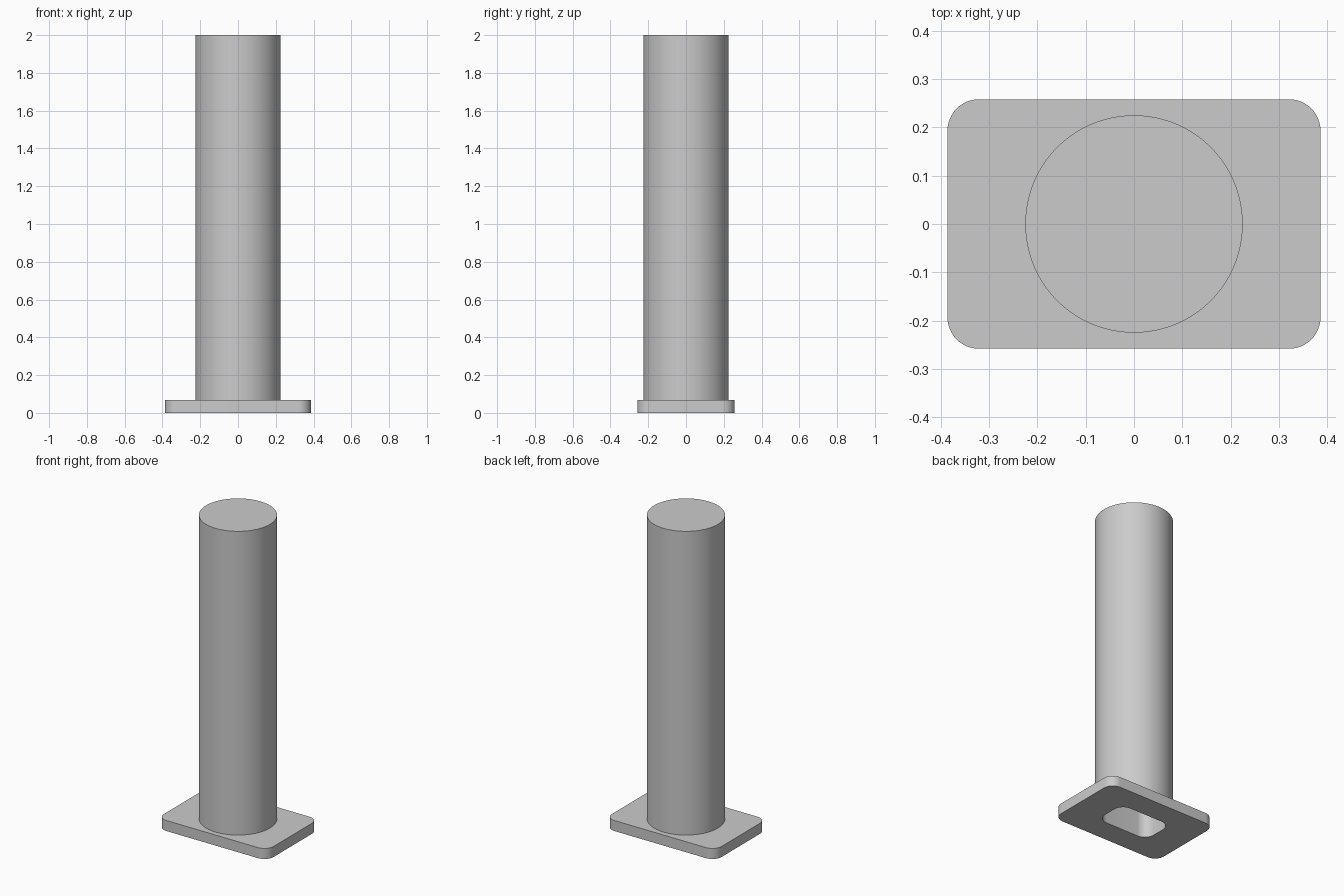
import bpy, bmesh, math

if "Cube" in bpy.data.objects:
    bpy.data.objects.remove(bpy.data.objects["Cube"])

PLATE_TOP = 0.067
HEIGHT = 2.0
SLOT_TOP = 0.44

steel = bpy.data.materials.new("light_grey")
steel.diffuse_color = (0.6, 0.6, 0.6, 1)
steel.use_nodes = True
steel.node_tree.nodes["Principled BSDF"].inputs["Base Color"].default_value = steel.diffuse_color


def rounded_rect(length, width, radius, steps=12):
    """Outline of a rectangle with rounded corners, counter-clockwise."""
    points = []
    for i, (sx, sy) in enumerate([(1, 1), (-1, 1), (-1, -1), (1, -1)]):
        cx, cy = sx * (length / 2 - radius), sy * (width / 2 - radius)
        for k in range(steps + 1):
            a = (i + k / steps) * math.pi / 2
            points.append((cx + radius * math.cos(a), cy + radius * math.sin(a)))
    return points


def circle(radius, sides=96):
    return [(radius * math.cos(2 * math.pi * i / sides),
             radius * math.sin(2 * math.pi * i / sides)) for i in range(sides)]


def prism(name, outline, z0, z1):
    """Extrude a closed outline between two heights."""
    bm = bmesh.new()
    low = [bm.verts.new((x, y, z0)) for x, y in outline]
    high = [bm.verts.new((x, y, z1)) for x, y in outline]
    bm.faces.new(low[::-1])
    bm.faces.new(high)
    n = len(outline)
    for i in range(n):
        j = (i + 1) % n
        bm.faces.new((low[i], low[j], high[j], high[i]))
    mesh = bpy.data.meshes.new(name)
    bm.to_mesh(mesh)
    bm.free()
    obj = bpy.data.objects.new(name, mesh)
    bpy.context.collection.objects.link(obj)
    mesh.materials.append(steel)
    return obj


# Base plate and round column
base_plate = prism("base_plate", rounded_rect(0.772, 0.516, 0.065), 0, PLATE_TOP)
column = prism("column", circle(0.225), PLATE_TOP, HEIGHT)

# Blind slot from the underside, up into the column
slot = prism("slot_cutter", rounded_rect(0.365, 0.215, 0.065), -0.1, SLOT_TOP)
slot.hide_render = True

for obj in (base_plate, column):
    bpy.ops.object.select_all(action='DESELECT')
    obj.select_set(True)
    bpy.context.view_layer.objects.active = obj
    cut = obj.modifiers.new("slot", 'BOOLEAN')
    cut.operation = 'DIFFERENCE'
    cut.solver = 'EXACT'
    cut.object = slot
    bpy.ops.object.modifier_apply(modifier=cut.name)
    bpy.ops.object.shade_smooth_by_angle(angle=math.radians(30))

bpy.data.objects.remove(slot)
